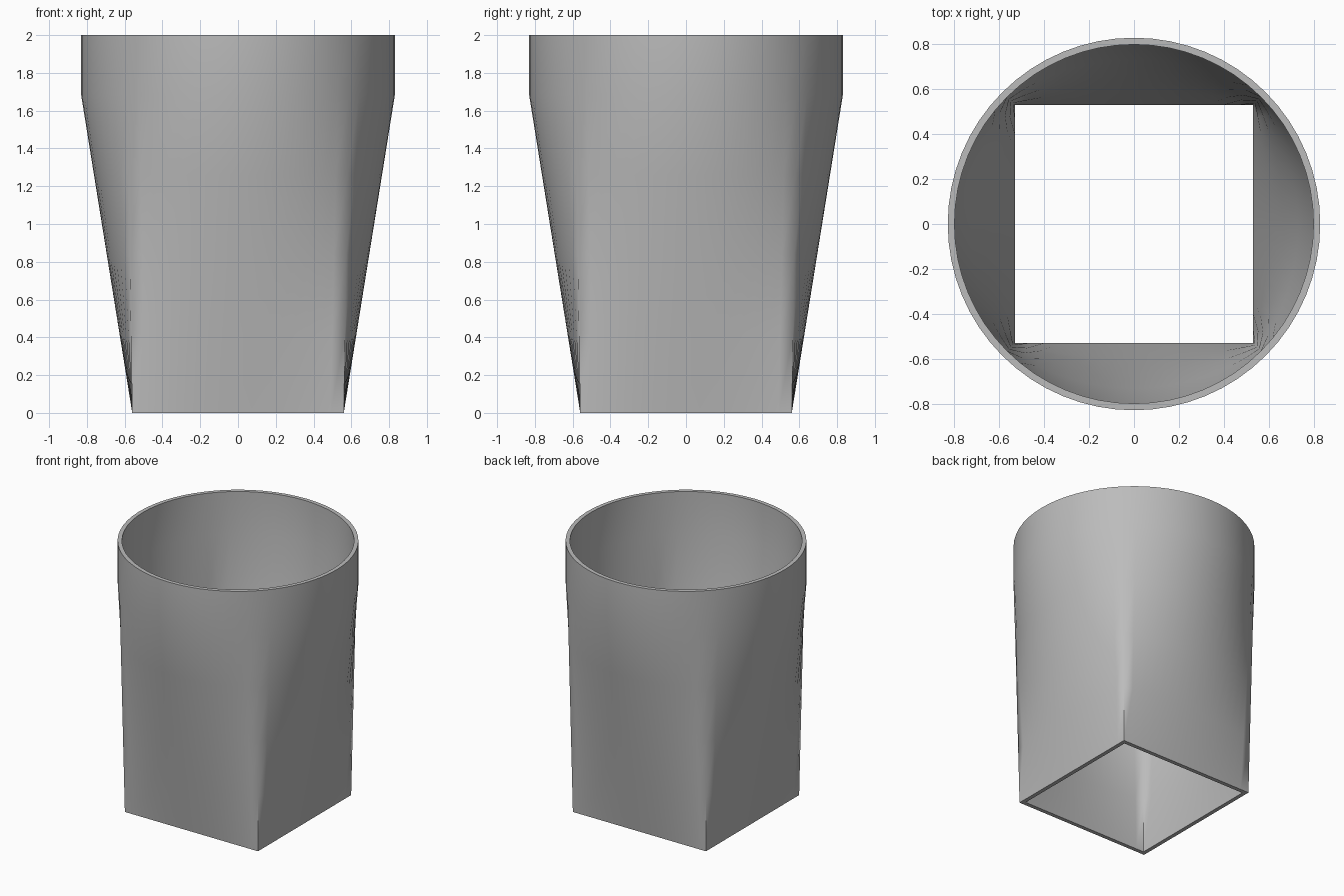
import bpy, bmesh, math

if "Cube" in bpy.data.objects:
    bpy.data.objects.remove(bpy.data.objects["Cube"], do_unlink=True)

HEIGHT, COLLAR_Z = 2.0, 1.68     # overall height, start of the round collar
SIDE_STEPS = 16                  # segments along each side of the square
LOFT_ROWS = 4

# Single plain grey material
grey = bpy.data.materials.new("plain grey")
grey.use_nodes = True
colour = (0.5, 0.5, 0.5, 1)
grey.diffuse_color = colour
grey.node_tree.nodes["Principled BSDF"].inputs["Base Color"].default_value = colour


def section(bm, half, radius, t, z):
    """Ring of vertices blended between a square (t=0) and a circle (t=1)."""
    ring = []
    for side in range(4):
        turn = side * math.pi / 2
        c, s = math.cos(turn), math.sin(turn)
        for i in range(SIDE_STEPS):
            k = 2 * i / SIDE_STEPS - 1
            a = k * math.pi / 4
            x = (1 - t) * half + t * radius * math.cos(a)
            y = (1 - t) * half * k + t * radius * math.sin(a)
            ring.append(bm.verts.new((c * x - s * y, s * x + c * y, z)))
    return ring


def wall(bm, half, radius):
    """Square-to-round loft topped by a straight round collar."""
    rows = [section(bm, half, radius, r / LOFT_ROWS, COLLAR_Z * r / LOFT_ROWS)
            for r in range(LOFT_ROWS + 1)]
    return rows + [section(bm, half, radius, 1, HEIGHT)]


def bridge(bm, lower, upper):
    n = len(lower)
    for i in range(n):
        j = (i + 1) % n
        bm.faces.new((lower[i], lower[j], upper[j], upper[i]))


# Hollow adapter: outer wall up, over the rim, inner wall down, bottom edge
bm = bmesh.new()
outer = wall(bm, 0.56, 0.83)
inner = wall(bm, 0.53, 0.80)
loop = outer + inner[::-1]
for a, b in zip(loop, loop[1:] + loop[:1]):
    bridge(bm, a, b)
bmesh.ops.recalc_face_normals(bm, faces=bm.faces)
mesh = bpy.data.meshes.new("square_to_round_adapter")
bm.to_mesh(mesh)
bm.free()
mesh.materials.append(grey)
adapter = bpy.data.objects.new("square_to_round_adapter", mesh)
bpy.context.collection.objects.link(adapter)

# Smooth walls, crisp rim and lower corners
bpy.ops.object.select_all(action='DESELECT')
adapter.select_set(True)
bpy.context.view_layer.objects.active = adapter
bpy.ops.object.shade_smooth_by_angle(angle=math.radians(65))
